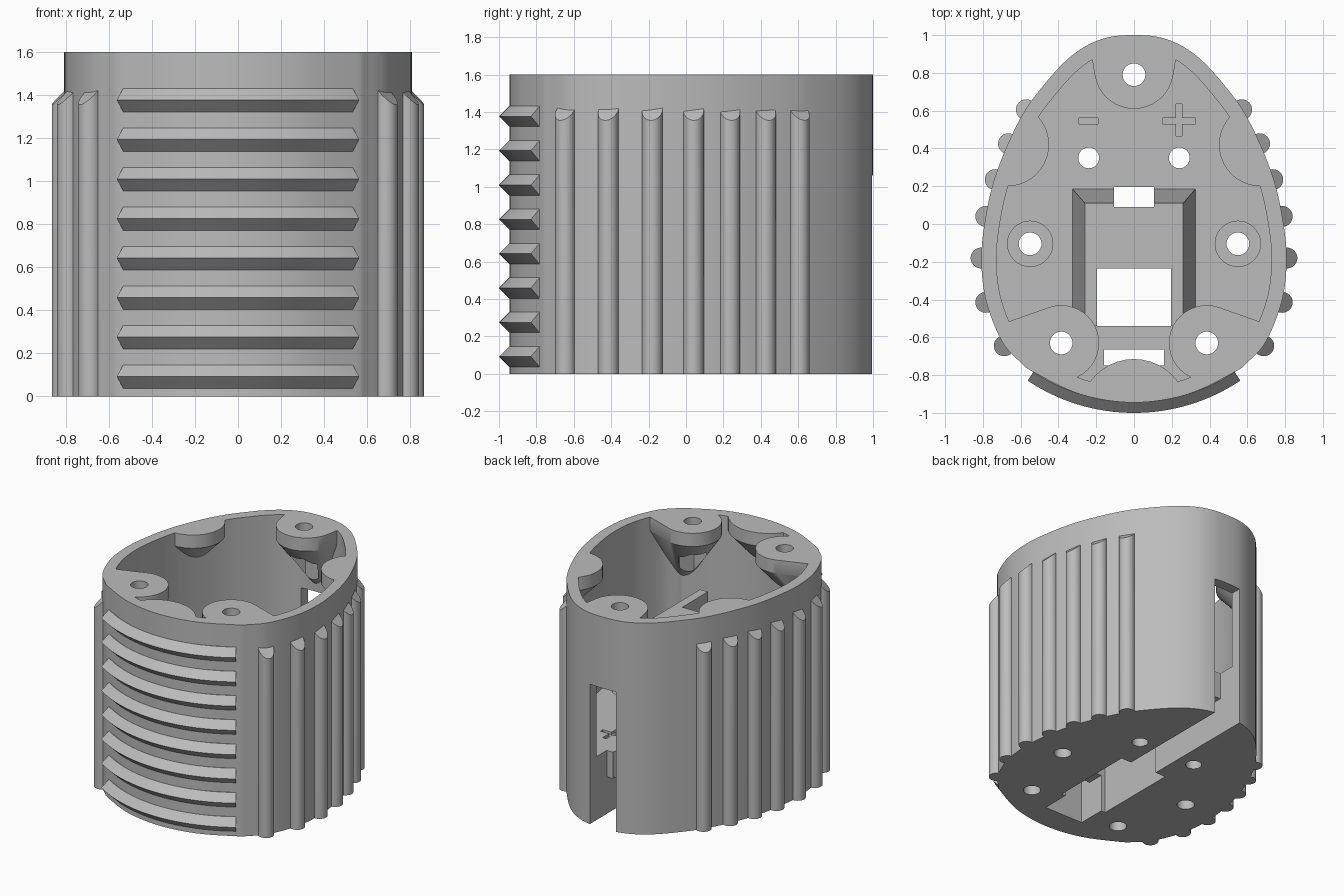
import bpy, bmesh, math
from mathutils import Vector

if "Cube" in bpy.data.objects:
    bpy.data.objects.remove(bpy.data.objects["Cube"])

grey = bpy.data.materials.new("matte grey")
grey.use_nodes = True
grey.diffuse_color = (0.5, 0.5, 0.5, 1)
grey.node_tree.nodes["Principled BSDF"].inputs["Base Color"].default_value = (0.5, 0.5, 0.5, 1)

TOP, FLOOR, WALL = 1.6, 0.48, 0.08


def finish(bm, name):
    bmesh.ops.recalc_face_normals(bm, faces=bm.faces)
    mesh = bpy.data.meshes.new(name)
    bm.to_mesh(mesh)
    bm.free()
    obj = bpy.data.objects.new(name, mesh)
    bpy.context.collection.objects.link(obj)
    mesh.materials.append(grey)
    return obj


def loft(name, rings):
    """Skin a stack of closed rings and cap both ends."""
    bm = bmesh.new()
    loops = [[bm.verts.new(p) for p in ring] for ring in rings]
    n = len(loops[0])
    for a, b in zip(loops, loops[1:]):
        for i in range(n):
            bm.faces.new((a[i], a[(i + 1) % n], b[(i + 1) % n], b[i]))
    bm.faces.new(loops[0])
    bm.faces.new(loops[-1])
    return finish(bm, name)


def prism(name, outline, z0, z1):
    return loft(name, [[(x, y, z) for x, y in outline] for z in (z0, z1)])


def disc(x, y, r, n=40):
    return [(x + r * math.cos(2 * math.pi * i / n), y + r * math.sin(2 * math.pi * i / n)) for i in range(n)]


def rect(x0, x1, y0, y1):
    return [(x0, y0), (x1, y0), (x1, y1), (x0, y1)]


def boolean(target, tool, operation="DIFFERENCE"):
    mod = target.modifiers.new("cut", "BOOLEAN")
    mod.operation, mod.object, mod.solver = operation, tool, "EXACT"
    bpy.context.view_layer.objects.active = target
    bpy.ops.object.modifier_apply(modifier=mod.name)
    bpy.data.objects.remove(tool)


def smooth(obj):
    bpy.ops.object.select_all(action="DESELECT")
    obj.select_set(True)
    bpy.context.view_layer.objects.active = obj
    bpy.ops.object.shade_smooth_by_angle(angle=math.radians(30))


def closed_spline(points, steps=6):
    out, n = [], len(points)
    for i in range(n):
        a, b, c, d = (Vector(points[(i + k) % n]) for k in (-1, 0, 1, 2))
        for s in range(steps):
            t = s / steps
            p = 0.5 * (2 * b + (c - a) * t + (2 * a - 5 * b + 4 * c - d) * t**2
                       + (3 * b - a - 3 * c + d) * t**3)
            out.append((p.x, p.y))
    return out


def inset(points, amount):
    out, n = [], len(points)
    for i in range(n):
        t = (Vector(points[(i + 1) % n]) - Vector(points[i - 1])).normalized()
        out.append((points[i][0] + t.y * amount, points[i][1] - t.x * amount))
    return out


def tapered_boss(discs, anchor, z_low, z_plate=1.5):
    """Rim plate that tapers down to a point on the wall."""
    bm = bmesh.new()
    for d in discs:
        for x, y in disc(*d):
            bm.verts.new((x, y, TOP + 0.2))
            bm.verts.new((x, y, z_plate))
    bm.verts.new((*anchor, z_low))
    res = bmesh.ops.convex_hull(bm, input=bm.verts)
    bmesh.ops.delete(bm, geom=[g for g in res["geom_interior"] if isinstance(g, bmesh.types.BMVert)],
                     context="VERTS")
    return finish(bm, "boss_tool")


# Egg-shaped outer wall
half = [(0, 1), (.13, .99), (.25, .945), (.36, .865), (.47, .745), (.575, .605), (.665, .43),
        (.74, .235), (.785, .04), (.808, -.175), (.785, -.4), (.7, -.62), (.6, -.733),
        (.53, -.785), (.28, -.903), (0, -.945)]
egg = closed_spline(half + [(-x, y) for x, y in half[-2:0:-1]])
body = prism("egg_housing", egg, 0, TOP)

# Inner space, with the screw bosses and rim lobes left standing
cavity = prism("cavity_tool", inset(egg, WALL), FLOOR, TOP + 0.1)
bosses = [(0.0, 0.79)]
boolean(cavity, tapered_boss([(0, .82, .21), (0, 1.0, .24)], (0, 1.02), 1.0))
boolean(cavity, tapered_boss([(0, -1.0, .285)], (0, -.98), 1.2))
for s in (-1, 1):
    boolean(cavity, tapered_boss([(s * .385, -.63, .2), (s * .64, -.72, .2)], (s * .62, -.82), 0.95))
    boolean(cavity, tapered_boss([(s * .67, .42, .22)], (s * .75, .46), 1.2))
    bosses.append((s * .385, -.63))
boolean(body, cavity)

# Tall tapered box standing on the floor
boolean(body, loft("box_tool", [
    [(x, y, FLOOR - .05) for x, y in rect(-.33, .33, -.54, .19)],
    [(x, y, 1.15) for x, y in rect(-.26, .26, -.54, .11)]]), "UNION")

# Box interior, cable channel, rear slot and front opening
cuts = [(rect(-.195, .195, -.54, .1), -.1, 1.05),
        (rect(-.195, .195, -.54, -.235), 1.0, 1.3),
        (rect(-.105, .105, .09, .195), -.1, 1.3),
        (rect(-.11, .11, .05, 1.2), -.1, .28),
        (rect(-.11, .11, .79, 1.2), -.1, 1.06),
        (rect(-.16, .16, -.75, -.53), -.1, .28),
        (rect(-.16, .16, -.75, -.665), .2, .6)]

# Screw holes, nut pockets and floor recesses
for x, y in bosses:
    cuts.append((disc(x, y, .06), -.1, TOP + .1))
    cuts.append((disc(x, y, .11, 6), FLOOR + .05, 1.47))
for s in (-1, 1):
    cuts.append((disc(s * .55, -.105, .06), -.1, 1))
    cuts.append((disc(s * .55, -.105, .12), FLOOR - .03, 1))
    cuts.append((disc(s * .24, .35, .055), -.1, 1))

# Shallow polarity marks in the floor
cuts.append((rect(-.29, -.19, .53, .56), FLOOR - .02, FLOOR + .1))
cuts.append((rect(.15, .325, .53, .56), FLOOR - .02, FLOOR + .1))
cuts.append((rect(.222, .253, .465, .635), FLOOR - .02, FLOOR + .1))
for outline, z0, z1 in cuts:
    boolean(body, prism("cut_tool", outline, z0, z1))
smooth(body)

# Half-round grip ribs with sloped tops
ribs = [(.57, .605), (.665, .425), (.735, .235), (.785, .04), (.81, -.18), (.785, -.415), (.687, -.645)]
for s, side in ((1, "left"), (-1, "right")):
    for i, (x, y) in enumerate(ribs):
        out = Vector((s * x, y * .6)).normalized()
        ring = disc(s * x, y, .055, 32)
        crown = [(px, py, 1.41 - out.dot(Vector((px - s * x, py - y)))) for px, py in ring]
        smooth(loft(f"{side}_grip_rib_{i + 1}", [[(*p, 0) for p in ring], crown]))

# Curved triangular ridges across the front
for k in range(8):
    z = .092 + k * .1835
    rings = []
    for j in range(33):
        a = math.radians(-33.8 + j * 67.6 / 32)
        profile = [(.94, -.07), (.958, -.055), (1.013, 0), (.958, .055), (.94, .07)]
        profile = [(.92, -.055)] + profile[1:4] + [(.92, .055)]
        rings.append([(r * math.sin(a), .013 - r * math.cos(a), z + h) for r, h in profile])
    smooth(loft(f"front_ridge_{k + 1}", rings))
